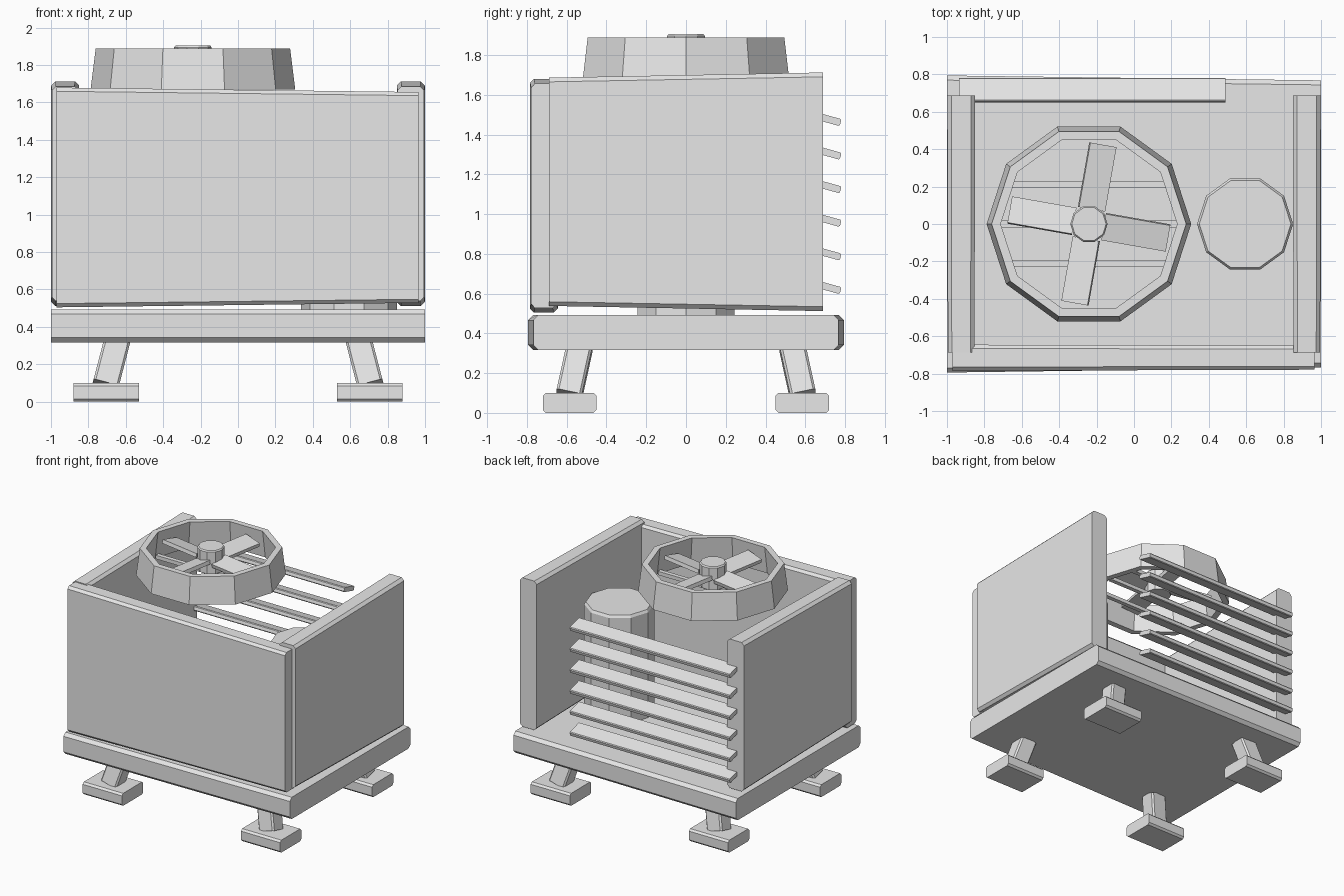
import bpy, bmesh, math
from mathutils import Matrix, Vector

if "Cube" in bpy.data.objects:
    bpy.data.objects.remove(bpy.data.objects["Cube"])

GREY = (0.8, 0.8, 0.8, 1)
metal = bpy.data.materials.new("plain grey")
metal.use_nodes = True
metal.diffuse_color = GREY
metal.node_tree.nodes["Principled BSDF"].inputs["Base Color"].default_value = GREY


def finish(name, bm):
    bmesh.ops.recalc_face_normals(bm, faces=bm.faces)
    mesh = bpy.data.meshes.new(name)
    bm.to_mesh(mesh)
    bm.free()
    mesh.materials.append(metal)
    obj = bpy.data.objects.new(name, mesh)
    bpy.context.collection.objects.link(obj)
    return obj


def bar(name, center, size, axis=0, bevel=0.0, taper=(0, 0, 0), end=1, rotation=None):
    """Box with chamfers along one axis, narrowed by taper at one end of it."""
    bm = bmesh.new()
    bmesh.ops.create_cube(bm, size=1, matrix=Matrix.Diagonal((*size, 1)))
    if bevel:
        edges = [e for e in bm.edges
                 if abs((e.verts[0].co - e.verts[1].co)[axis]) > size[axis] / 2]
        bmesh.ops.bevel(bm, geom=edges, offset=bevel, segments=1, affect='EDGES')
    for v in bm.verts:
        if v.co[axis] * end > 0:
            for i in range(3):
                v.co[i] *= 1 - 2 * taper[i] / size[i]
    move = Matrix.Translation(center)
    bm.transform(move @ rotation if rotation else move)
    return finish(name, bm)


def lathe(name, center, profile, closed=False, sides=10):
    """Ten-sided turned part from (radius, height) points."""
    bm = bmesh.new()
    rings = [[bm.verts.new((center[0] + r * math.cos(math.tau * k / sides),
                            center[1] + r * math.sin(math.tau * k / sides), z))
              for k in range(sides)] for r, z in profile]
    pairs = list(zip(rings, rings[1:]))
    if closed:
        pairs.append((rings[-1], rings[0]))
    else:
        bm.faces.new(rings[0])
        bm.faces.new(rings[-1])
    for a, b in pairs:
        for k in range(sides):
            n = (k + 1) % sides
            bm.faces.new((a[k], a[n], b[n], b[k]))
    return finish(name, bm)


# Base plate, narrowing slightly toward one side
bar("base_plate", (0, 0, 0.405), (2, 1.588, 0.175), 0, 0.025, (0, 0.026, 0))

# Splayed legs on block feet
for sx, side in ((1, "left"), (-1, "right")):
    for sy, end in ((-1, "front"), (1, "back")):
        bar(f"{end}_{side}_foot", (sx * 0.705, sy * 0.585, 0.05),
            (0.35, 0.27, 0.1), 0, 0.015)
        lean = Vector((-sx * 0.06, -sy * 0.05, 0.23)).to_track_quat('Z', 'Y')
        # Square legs keep their faces parallel to the plate edges
        tilt = Matrix.Rotation(-sx * 0.255, 4, 'Y') @ Matrix.Rotation(sy * 0.21, 4, 'X')
        bar(f"{end}_{side}_leg", (sx * 0.675, sy * 0.56, 0.215),
            (0.14, 0.13, 0.26), 2, 0.012, rotation=tilt)

# Casing panels: two sides and the front
for sx, side in ((1, "left"), (-1, "right")):
    bar(f"{side}_panel", (sx * 0.924, 0, 1.112), (0.15, 1.376, 1.2), 1, 0.022,
        (0.004, 0, 0.026), end=-1)
bar("front_panel", (-0.003, -0.715, 1.092), (1.935, 0.14, 1.175), 0, 0.02,
    (0, 0.006, 0.024))

# Back louvre slats, tilted down and outward
for i in range(6):
    bar(f"louvre_slat_{i + 1}", (-0.222, 0.715, 0.632 + i * 0.169),
        (1.425, 0.13, 0.036), 0, 0.006, rotation=Matrix.Rotation(-0.27, 4, 'X'))

# Compressor tank
TANK = (0.594, 0)
lathe("compressor_tank", TANK, [(0.257, 0.48), (0.257, 1.34), (0.245, 1.36)])

# Fan shroud, hub, pitched blades and support bars
FAN = (-0.241, 0)
lathe("fan_shroud", FAN, [(0.547, 1.67), (0.52, 1.887), (0.472, 1.887), (0.497, 1.67)],
      closed=True)
lathe("fan_hub", FAN, [(0.1, 1.72), (0.1, 1.895), (0.092, 1.905)])
for k in range(4):
    turn = Matrix.Rotation(math.radians(90 * k - 10), 4, 'Z')
    pitch = Matrix.Rotation(math.radians(12), 4, 'X')
    center = Vector((*FAN, 1.805)) + turn @ Vector((0.255, 0, 0))
    bar(f"fan_blade_{k + 1}", center, (0.35, 0.145, 0.03), rotation=turn @ pitch)
for i, half in ((-1, 0.43), (0, 0.48), (1, 0.43)):
    bar(f"fan_support_bar_{i + 2}", (*FAN, 1.69)[:1] + (i * 0.212, 1.69),
        (2 * half, 0.035, 0.03))
